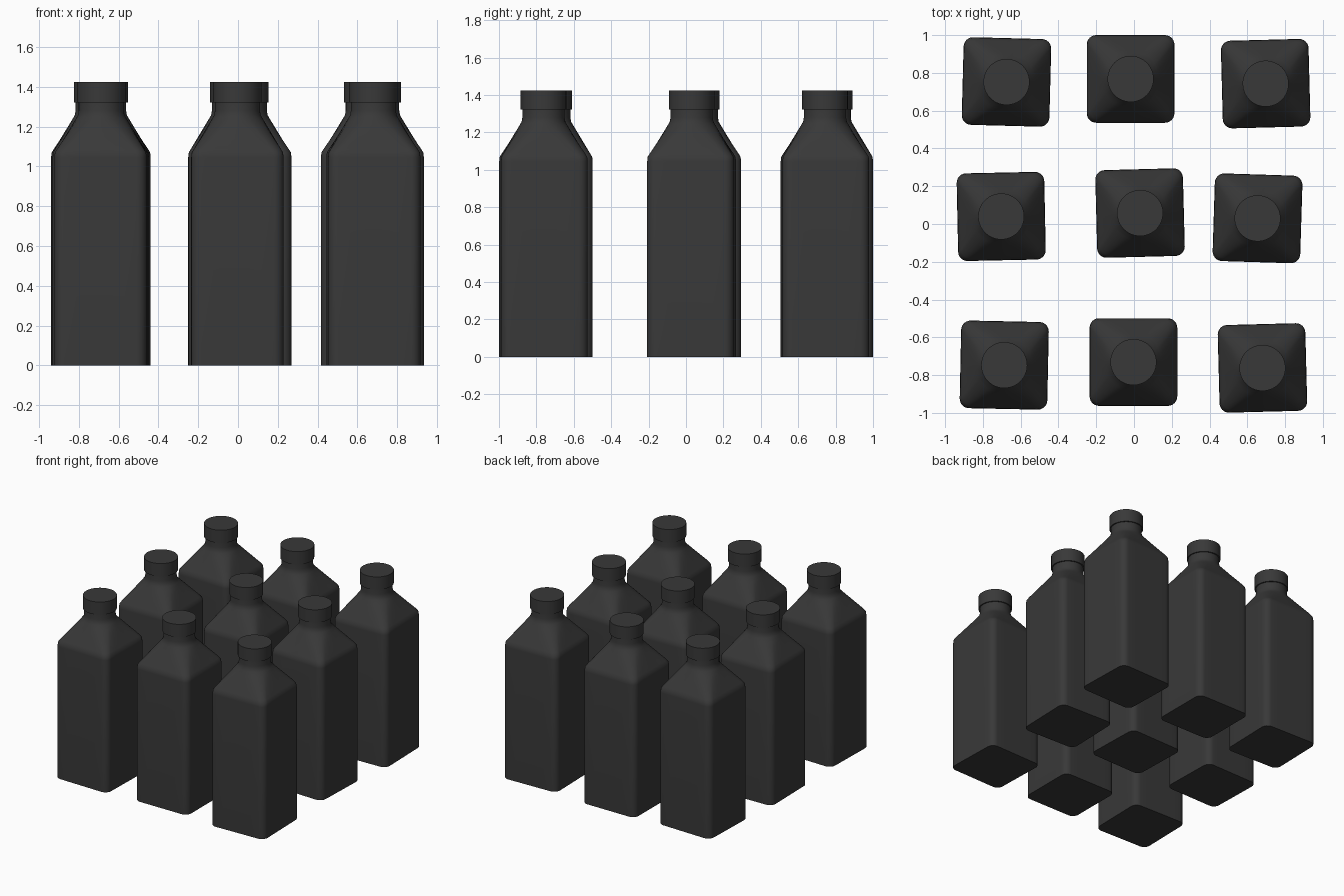
import bpy, bmesh
from math import sin, cos, radians, pi

if "Cube" in bpy.data.objects:
    bpy.data.objects.remove(bpy.data.objects["Cube"])

HALF, CORNER = 0.232, 0.05
ARC, SIDE = 6, 6

mat = bpy.data.materials.new("dark_plastic")
mat.diffuse_color = (0.04, 0.04, 0.04, 1)
mat.use_nodes = True
mat.node_tree.nodes["Principled BSDF"].inputs["Base Color"].default_value = mat.diffuse_color


def rounded_square():
    """Outline of the body, with points along both corners and sides."""
    pts, c = [], HALF - CORNER
    for q in range(4):
        a0 = q * pi / 2
        local = [(HALF, -c + 2 * c * i / SIDE) for i in range(SIDE // 2, SIDE)]
        local += [(c + CORNER * cos(pi / 2 * i / ARC), c + CORNER * sin(pi / 2 * i / ARC))
                  for i in range(ARC + 1)]
        local += [(c - 2 * c * i / SIDE, HALF) for i in range(1, SIDE // 2)]
        pts += [(x * cos(a0) - y * sin(a0), x * sin(a0) + y * cos(a0)) for x, y in local]
    return pts


def loft(rings):
    """rings: (z, roundness, square half width, circle radius)."""
    outline = rounded_square()
    n = len(outline)
    bm = bmesh.new()
    loops = []
    for z, t, half, r in rings:
        loop = []
        for i, (x, y) in enumerate(outline):
            a = 2 * pi * i / n
            s = half / HALF
            loop.append(bm.verts.new((x * s * (1 - t) + r * cos(a) * t,
                                      y * s * (1 - t) + r * sin(a) * t, z)))
        loops.append(loop)
    for lo, hi in zip(loops, loops[1:]):
        for i in range(n):
            j = (i + 1) % n
            bm.faces.new((lo[i], lo[j], hi[j], hi[i]))
    bm.faces.new(loops[0][::-1])
    bm.faces.new(loops[-1])
    me = bpy.data.meshes.new("part")
    bm.to_mesh(me)
    bm.free()
    for p in me.polygons:
        p.use_smooth = True
    me.set_sharp_from_angle(angle=radians(40))
    me.materials.append(mat)
    return me


# Square body, sloping shoulder and round neck
shoulder = [(1.09 + 0.15 * i / 6, 0.05 + 0.95 * i / 6, 0.222, 0.127) for i in range(7)]
body_mesh = loft([(0, 0, HALF, 0.1), (1.045, 0, HALF, 0.1), (1.07, 0.01, 0.2295, 0.2)]
                 + shoulder + [(1.257, 1, HALF, 0.117), (1.28, 1, HALF, 0.113),
                               (1.33, 1, HALF, 0.113)])
# Round cap
cap_mesh = loft([(1.322, 1, HALF, 0.122), (1.423, 1, HALF, 0.122)])

# Loose three by three arrangement: x, y, turn in degrees
spots = [(-0.675, 0.752, -1.5), (-0.018, 0.768, 0), (0.697, 0.743, 1.5),
         (-0.703, 0.04, 1.2), (0.032, 0.058, 1.5), (0.654, 0.03, -1.8),
         (-0.687, -0.747, -1.2), (-0.003, -0.731, 0), (0.68, -0.762, 1.5)]
for i, (x, y, turn) in enumerate(spots, 1):
    for part, mesh in (("bottle", body_mesh), ("cap", cap_mesh)):
        ob = bpy.data.objects.new(f"{part}_{i}", mesh)
        ob.location = (x, y, 0)
        ob.rotation_euler.z = radians(turn)
        bpy.context.collection.objects.link(ob)
